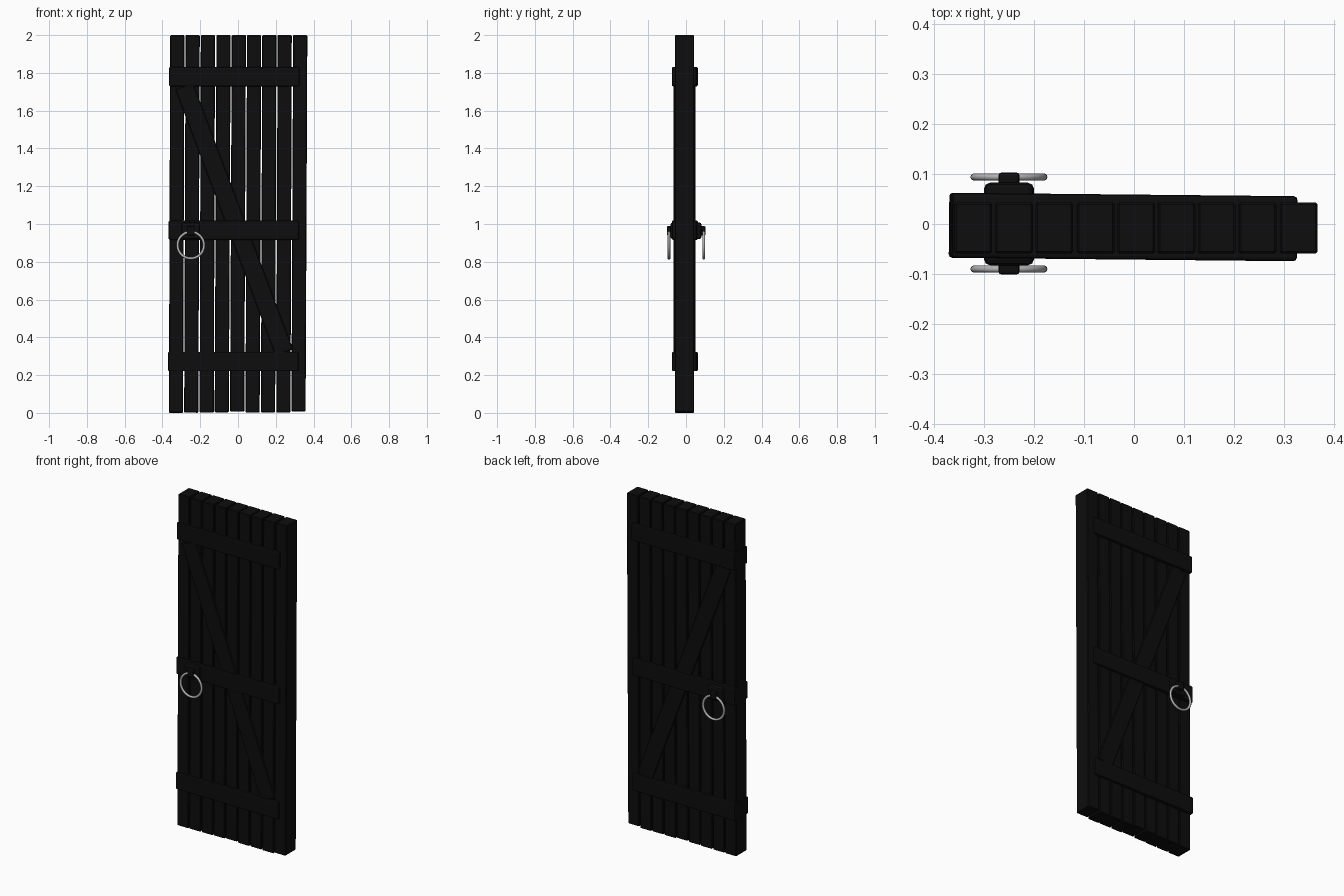
import bpy
import math
import random
from mathutils import Vector

random.seed(4)
cube = bpy.data.objects.get("Cube")
if cube:
    bpy.data.objects.remove(cube, do_unlink=True)


def make_material(name, value, metallic=0.0):
    mat = bpy.data.materials.new(name)
    mat.use_nodes = True
    color = (value, value, value, 1)
    mat.diffuse_color = color
    bsdf = mat.node_tree.nodes["Principled BSDF"]
    bsdf.inputs["Base Color"].default_value = color
    return mat


wood = make_material("black wood", 0.004)
steel = make_material("grey steel", 0.45)


def box(name, center, size, rot=(0, 0, 0), bevel=0.004, segments=1):
    """Beveled wooden block."""
    bpy.ops.mesh.primitive_cube_add(size=1, location=center, rotation=rot)
    obj = bpy.context.object
    obj.name = name
    obj.scale = size
    bpy.ops.object.transform_apply(location=False, rotation=False, scale=True)
    mod = obj.modifiers.new("soft edges", "BEVEL")
    mod.width = bevel
    mod.segments = segments
    obj.data.materials.append(wood)
    return obj


LEAN = 0.004      # the whole door leans slightly toward +x
MID_Y = -0.008    # middle of the door thickness

# Vertical planks with narrow gaps
COUNT, WIDTH, GAP = 9, 0.725, 0.006
pitch = (WIDTH + GAP) / COUNT
for i in range(COUNT):
    x = (i - (COUNT - 1) / 2) * pitch
    bottom = random.uniform(0, 0.008) if i else 0
    lean = LEAN + random.uniform(-0.001, 0.001)
    box(f"plank_{i + 1}", (x, MID_Y, 1 + bottom / 2),
        (pitch - GAP, 0.102, 2 - bottom), (0, lean, 0))

# Horizontal battens, standing proud on both faces
for name, z in (("bottom", 0.272), ("middle", 0.967), ("top", 1.78)):
    x = -0.022 + LEAN * (z - 1)
    box(f"{name}_batten", (x, -0.006, z), (0.69, 0.13, 0.103),
        (0, 0, -0.01), 0.007, 2)

# Diagonal brace between the top and bottom battens
start, end = Vector((-0.285, MID_Y, 1.73)), Vector((0.245, MID_Y, 0.32))
span = end - start
box("diagonal_brace", (start + end) / 2, (0.1, 0.115, span.length),
    (0, math.atan2(span.x, span.z), 0))

# Handle mounts running through the door
HANDLE_X = -0.25
box("handle_plate", (HANDLE_X, 0, 0.964), (0.1, 0.165, 0.088), (0, 0, 0), 0.012, 2)
box("handle_knob", (HANDLE_X, 0.001, 0.964), (0.042, 0.204, 0.05), (0, 0, 0), 0.006, 2)

# Ring handles hanging from the mounts
for side, y in (("front", -0.09), ("back", 0.094)):
    bpy.ops.mesh.primitive_torus_add(
        location=(HANDLE_X, y, 0.888), rotation=(math.pi / 2, 0, 0),
        major_radius=0.07, minor_radius=0.007,
        major_segments=32, minor_segments=10)
    ring = bpy.context.object
    ring.name = f"{side}_ring_handle"
    ring.data.materials.append(steel)
    bpy.ops.object.shade_smooth()
